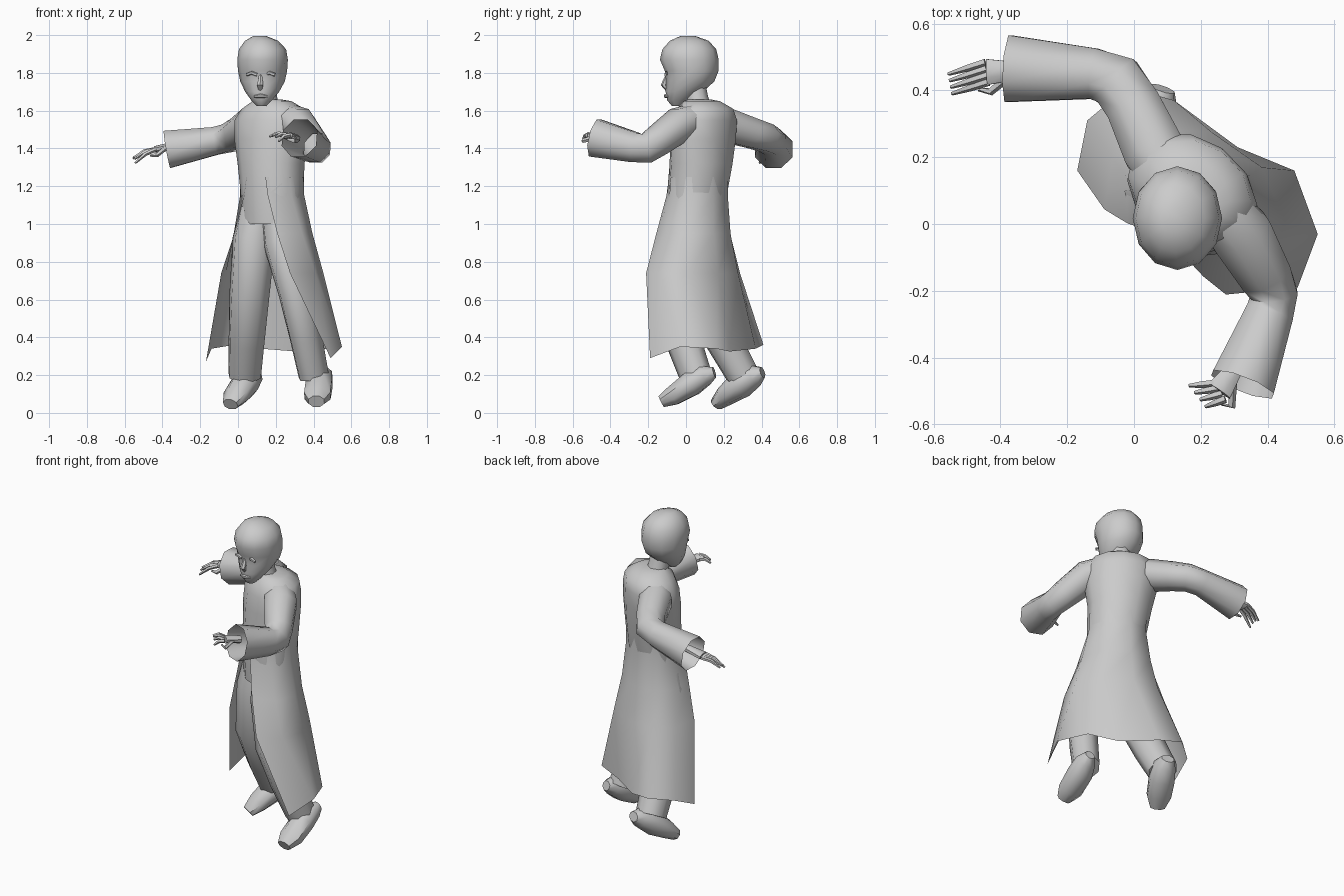
import bpy, bmesh
from math import sin, cos, pi, radians
from mathutils import Vector

YAW = radians(35)                                   # body turned towards -x
R = Vector((cos(YAW), -sin(YAW), 0))                # body side axis
F = Vector((-sin(YAW), -cos(YAW), 0))               # body facing axis
UP = Vector((0, 0, 1))


def loft(name, rings, closed=True, cap0=False, cap1=False, angle=50):
    """Skin a list of equal-length point rings."""
    bm = bmesh.new()
    vs = [[bm.verts.new(p) for p in ring] for ring in rings]
    n = len(vs[0])
    for a, b in zip(vs, vs[1:]):
        for i in range(n if closed else n - 1):
            j = (i + 1) % n
            bm.faces.new((a[i], a[j], b[j], b[i]))
    if cap0:
        bm.faces.new(vs[0][::-1])
    if cap1:
        bm.faces.new(vs[-1])
    bmesh.ops.recalc_face_normals(bm, faces=bm.faces)
    me = bpy.data.meshes.new(name)
    bm.to_mesh(me)
    bm.free()
    ob = bpy.data.objects.new(name, me)
    bpy.context.collection.objects.link(ob)
    bpy.ops.object.select_all(action='DESELECT')
    bpy.context.view_layer.objects.active = ob
    ob.select_set(True)
    bpy.ops.object.shade_smooth_by_angle(angle=radians(angle))
    return ob


def tube(name, secs, ref=UP, n=8, cap0=True, cap1=True, angle=50):
    """Sections (x, y, z, half width, half depth along ref) swept along their path."""
    c = [Vector(s[:3]) for s in secs]
    rings = []
    for i, s in enumerate(secs):
        t = (c[min(i + 1, len(c) - 1)] - c[max(i - 1, 0)]).normalized()
        side = t.cross(ref).normalized()
        other = side.cross(t)
        rings.append([c[i] + side * s[3] * cos(2 * pi * (k + .5) / n)
                      + other * s[4] * sin(2 * pi * (k + .5) / n) for k in range(n)])
    return loft(name, rings, True, cap0, cap1, angle)


def oval(z, cx, cy, a, b, t0=0, n=12):
    """Ring in the body frame; t0 > 0 leaves an opening at the front."""
    t0 = radians(t0)
    step = (2 * pi - 2 * t0) / (n - 1 if t0 else n)
    return [Vector((cx, cy, z)) - R * a * sin(t0 + i * step) + F * b * cos(t0 + i * step)
            for i in range(n)]


# Closed upper part of the coat
loft("coat_torso", [oval(*s) for s in (
    (1.00, .17, .05, .165, .13), (1.17, .18, .06, .172, .155), (1.32, .175, .08, .185, .16),
    (1.45, .175, .09, .21, .16), (1.55, .175, .10, .21, .155), (1.61, .185, .10, .175, .14),
    (1.65, .18, .085, .11, .09), (1.66, .165, .07, .06, .06))], cap0=True, cap1=True)

# Open coat skirt flaring to an uneven hem
hem = [(-.17, .16, .27), (-.14, .31, .34), (-.02, .41, .36), (.12, .37, .34),
       (.31, .23, .325), (.48, .16, .34), (.55, -.03, .35), (.49, -.19, .29)]
loft("coat_skirt", [oval(1.25, .18, .065, .176, .157, 20, 8), oval(1.15, .18, .06, .178, .162, 25, 8),
                    oval(.95, .18, .045, .225, .19, 38, 8), oval(.74, .18, .04, .29, .235, 50, 8),
                    [Vector(p) for p in hem]], closed=False)

# Trousers
tube("left_leg", [(.10, .09, 1.08, .09, .10), (.085, .075, .92, .115, .12), (.06, .08, .62, .108, .11),
                  (.045, .20, .38, .098, .10), (.035, .30, .20, .09, .09)], F)
tube("right_leg", [(.21, .03, 1.08, .09, .10), (.245, -.02, .90, .11, .12), (.31, -.08, .64, .095, .11),
                   (.36, -.02, .40, .085, .10), (.40, .05, .20, .08, .09)], F)

# Shoes with toes pointing down
tube("left_shoe", [(.085, .405, .215, .04, .03), (.07, .36, .20, .065, .065), (.035, .29, .15, .078, .075),
                   (-.01, .21, .09, .075, .055), (-.04, .16, .045, .045, .035)])
tube("right_shoe", [(.455, .15, .215, .03, .03), (.445, .10, .20, .06, .06), (.43, .03, .155, .075, .07),
                    (.42, -.07, .09, .075, .055), (.415, -.13, .06, .045, .035)])

# Sleeves with wide open cuffs
tube("left_sleeve", [(.12, .13, 1.55, .09, .08), (.06, .22, 1.52, .10, .095), (.0, .35, 1.48, .09, .085),
                     (-.05, .425, 1.455, .09, .08), (-.12, .45, 1.44, .082, .08),
                     (-.375, .465, 1.395, .108, .108)], cap1=False)
tube("right_sleeve", [(.26, .04, 1.56, .09, .08), (.32, -.03, 1.53, .10, .095), (.39, -.15, 1.44, .085, .085),
                      (.42, -.21, 1.40, .075, .085), (.405, -.27, 1.405, .078, .085),
                      (.325, -.48, 1.455, .105, .108)], cap1=False)


def hand(name, wrist, palm, tip, spread):
    """Palm, four fanned fingers and a thumb."""
    w, p, t = Vector(wrist), Vector(palm), Vector(tip)
    s = (t - w).cross(UP).normalized()
    tube(name + "_palm", [(*w, .025, .022), (*w.lerp(p, .6), .035, .022), (*p, .042, .018)])
    for i in range(4):
        k = (i - 1.5) / 1.5
        a = p + s * .03 * k
        b = t + s * spread * k + UP * (.012 * k - .02 * abs(k))
        m = a.lerp(b, .5) + UP * .012
        tube(f"{name}_finger_{i + 1}", [(*a, .012, .012), (*m, .011, .011), (*b, .006, .006)], n=5)
    a = w.lerp(p, .5) - s * .02
    b = p - s * .06 - UP * .03
    tube(name + "_thumb", [(*a, .014, .014), (*b, .012, .012), (*(b.lerp(t, .3)), .006, .006)], n=5)


hand("left_hand", (-.33, .46, 1.415), (-.44, .455, 1.395), (-.55, .42, 1.355), .03)
hand("right_hand", (.31, -.42, 1.45), (.255, -.50, 1.47), (.19, -.515, 1.47), .04)

# Neck
tube("neck", [(.16, .07, 1.60, .075, .07), (.15, .06, 1.66, .06, .06), (.14, .04, 1.76, .06, .06)], F)

# Head from stacked ovals: z, centre x, half width, front y, back y
levels = [(1.625, .125, .025, -.075, -.02), (1.655, .125, .055, -.10, .03), (1.70, .128, .09, -.108, .09),
          (1.755, .13, .118, -.105, .15), (1.81, .13, .13, -.112, .172), (1.87, .13, .134, -.138, .173),
          (1.925, .13, .125, -.125, .16), (1.97, .125, .088, -.085, .12), (1.995, .115, .035, -.03, .05)]
loft("head", [[(cx + w * sin(2 * pi * k / 12),
                (f + b) / 2 - (b - f) / 2 * cos(2 * pi * k / 12), z) for k in range(12)]
              for z, cx, w, f, b in levels], cap0=True, cap1=True, angle=40)

# Face details
tube("nose", [(.12, -.095, 1.79, .010, .012), (.117, -.118, 1.735, .018, .016),
              (.118, -.10, 1.715, .012, .012)], Vector((0, -1, 0)), n=6)
for x0, x1, label in ((.045, .10, "left"), (.14, .195, "right")):
    tube(label + "_brow", [(x0, -.085, 1.79, .006, .008), ((x0 + x1) / 2, -.104, 1.80, .01, .01),
                           (x1, -.108, 1.79, .006, .01)], n=5)
tube("lips", [(.085, -.096, 1.675, .006, .006), (.12, -.108, 1.678, .01, .012),
              (.155, -.096, 1.675, .006, .006)], n=6)
